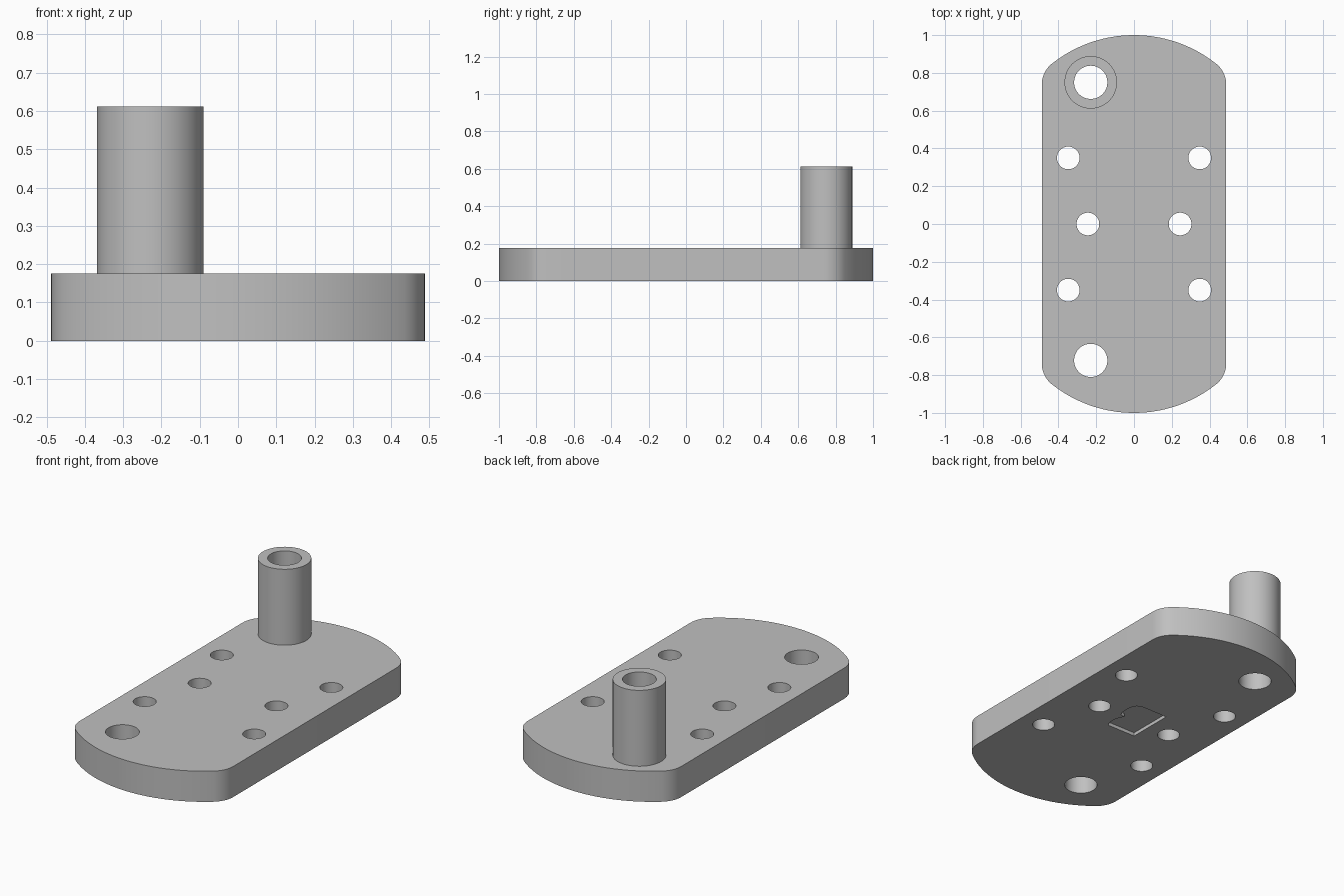
import bpy
import bmesh
from math import sin, cos, atan2, pi, tau

cube = bpy.data.objects.get("Cube")
if cube:
    bpy.data.objects.remove(cube, do_unlink=True)

HALF_W, HALF_L, PLATE_H, TUBE_TOP = 0.488, 1.0, 0.176, 0.612
END_R, CORNER_R = 0.70, 0.139
HOLE_R, TUBE_R, SCREW_R = 0.088, 0.139, 0.06
TUBE_X, TUBE_Y = -0.229, 0.75

grey = bpy.data.materials.new("plain grey")
grey.use_nodes = True
GREY = (0.527, 0.527, 0.527, 1)
grey.diffuse_color = GREY
grey.node_tree.nodes["Principled BSDF"].inputs["Base Color"].default_value = GREY


def arc(cx, cy, r, a0, a1, n):
    return [(cx + r * cos(a0 + (a1 - a0) * i / n),
             cy + r * sin(a0 + (a1 - a0) * i / n)) for i in range(n + 1)]


def circle(cx, cy, r, n=64):
    return arc(cx, cy, r, 0, tau, n)[:-1]


def prism(name, outlines, z0, z1):
    """Extrude closed outlines straight up from z0 to z1."""
    bm = bmesh.new()
    for pts in outlines:
        face = bm.faces.new([bm.verts.new((x, y, z0)) for x, y in pts])
        up = bmesh.ops.extrude_face_region(bm, geom=[face], use_keep_orig=True)
        top = [v for v in up["geom"] if isinstance(v, bmesh.types.BMVert)]
        bmesh.ops.translate(bm, verts=top, vec=(0, 0, z1 - z0))
    bmesh.ops.recalc_face_normals(bm, faces=bm.faces[:])
    mesh = bpy.data.meshes.new(name)
    bm.to_mesh(mesh)
    bm.free()
    mesh.materials.append(grey)
    obj = bpy.data.objects.new(name, mesh)
    bpy.context.collection.objects.link(obj)
    return obj


def cut(target, cutter):
    """Subtract the cutter, then discard it."""
    cutter.hide_render = True
    bpy.context.view_layer.objects.active = target
    mod = target.modifiers.new("cut", "BOOLEAN")
    mod.operation, mod.solver, mod.object = "DIFFERENCE", "EXACT", cutter
    bpy.ops.object.modifier_apply(modifier=mod.name)
    bpy.data.objects.remove(cutter, do_unlink=True)


def smooth(obj):
    bpy.ops.object.select_all(action="DESELECT")
    obj.select_set(True)
    bpy.context.view_layer.objects.active = obj
    bpy.ops.object.shade_smooth_by_angle(angle=pi / 6)


# Plate outline: wide end arcs blended into straight sides by corner fillets
end_y = HALF_L - END_R
corner_x = HALF_W - CORNER_R
corner_y = end_y + ((END_R - CORNER_R) ** 2 - corner_x ** 2) ** 0.5
blend = atan2(corner_y - end_y, corner_x)
quarter = (arc(corner_x, corner_y, CORNER_R, 0, blend, 10)
           + arc(0, end_y, END_R, blend, pi / 2, 20)[1:])
back_half = quarter + [(-x, y) for x, y in quarter[-2::-1]]
plate = prism("base_plate", [back_half + [(-x, -y) for x, y in back_half]], 0, PLATE_H)

# Through holes: six screw holes and two large pin holes
holes = [circle(sx * 0.348, sy * 0.35, SCREW_R) for sx in (-1, 1) for sy in (-1, 1)]
holes += [circle(sx * 0.244, 0, SCREW_R) for sx in (-1, 1)]
holes += [circle(TUBE_X, y, HOLE_R) for y in (TUBE_Y, -0.722)]
cut(plate, prism("hole_cutter", holes, -0.1, PLATE_H + 0.1))

# Shallow pocket under the plate, square with two rounded lobes on one side
pocket = [(-0.108, 0.143), (-0.108, -0.128), (0.075, -0.128), (0.089, -0.10),
          (0.089, -0.06), (0.08, -0.025), (0.066, -0.003), (0.098, 0.004),
          (0.106, 0.03), (0.109, 0.07), (0.104, 0.105), (0.09, 0.13), (0.06, 0.143)]
cut(plate, prism("pocket_cutter", [pocket], -0.1, 0.02))
smooth(plate)

# Upright tube over the rear pin hole
tube = prism("upright_tube", [circle(TUBE_X, TUBE_Y, TUBE_R)], PLATE_H, TUBE_TOP)
cut(tube, prism("bore_cutter", [circle(TUBE_X, TUBE_Y, HOLE_R)], 0, TUBE_TOP + 0.1))
smooth(tube)
